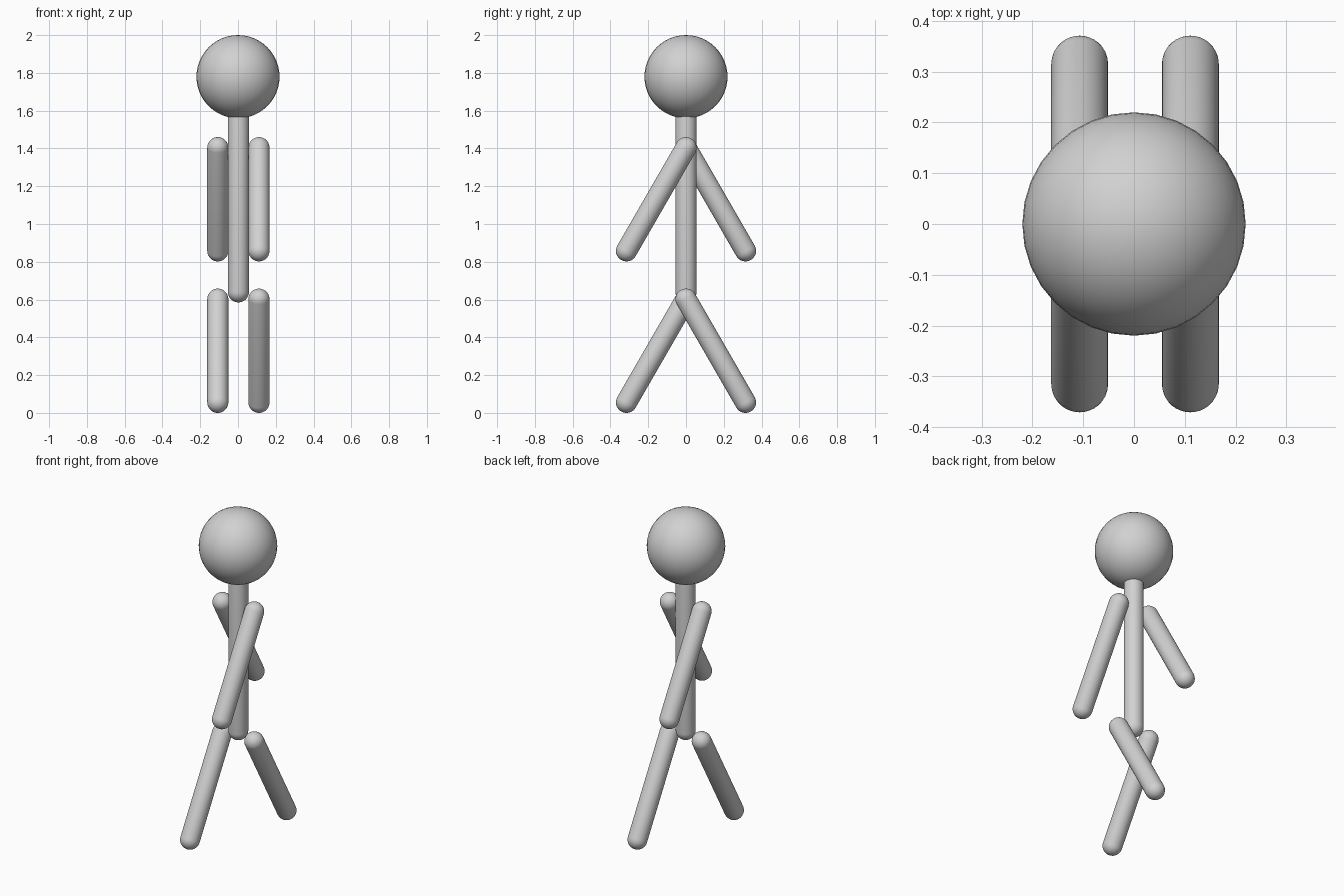
import bpy, bmesh
from math import sin, cos, pi
from mathutils import Vector

cube = bpy.data.objects.get("Cube")
if cube:
    bpy.data.objects.remove(cube, do_unlink=True)

# One plain colour for the whole figure
grey = bpy.data.materials.new("light grey")
grey.use_nodes = True
colour = (0.64, 0.64, 0.64, 1)
grey.diffuse_color = colour
for node in grey.node_tree.nodes:
    if node.type == 'BSDF_PRINCIPLED':
        node.inputs["Base Color"].default_value = colour

SEGMENTS = 32
LIMB_RADIUS = 0.056
HEAD_RADIUS = 0.22


def finish(name, bm):
    mesh = bpy.data.meshes.new(name)
    bm.to_mesh(mesh)
    bm.free()
    mesh.materials.append(grey)
    mesh.shade_smooth()
    obj = bpy.data.objects.new(name, mesh)
    bpy.context.collection.objects.link(obj)
    return obj


def capsule(name, start, end, radius=LIMB_RADIUS, steps=8):
    """Round-ended rod: a half outline spun about its axis, then aimed."""
    start, end = Vector(start), Vector(end)
    length = (end - start).length
    arc = [pi / 2 * i / steps for i in range(steps + 1)]
    outline = [(radius * sin(a), -radius * cos(a)) for a in arc]
    outline += [(r, length - z) for r, z in reversed(outline)]

    bm = bmesh.new()
    verts = [bm.verts.new((r, 0, z)) for r, z in outline]
    edges = [bm.edges.new(pair) for pair in zip(verts, verts[1:])]
    bmesh.ops.spin(bm, geom=verts + edges, cent=(0, 0, 0), axis=(0, 0, 1),
                   angle=2 * pi, steps=SEGMENTS, use_merge=False)
    bmesh.ops.remove_doubles(bm, verts=bm.verts, dist=0.0005)
    bmesh.ops.recalc_face_normals(bm, faces=bm.faces)

    obj = finish(name, bm)
    obj.location = start
    obj.rotation_mode = 'QUATERNION'
    obj.rotation_quaternion = (end - start).to_track_quat('Z', 'Y')
    return obj


# Head
bm = bmesh.new()
bmesh.ops.create_uvsphere(bm, u_segments=SEGMENTS, v_segments=24, radius=HEAD_RADIUS)
finish("head", bm).location.z = 2 - HEAD_RADIUS

# Torso and neck in one rod, its upper end inside the head
capsule("torso", (0.002, 0, 0.641), (0.002, 0, 1.62))

# Striding limbs: each arm swings opposite to the leg on its side
REACH, DROP = 0.315, 0.546
for side, x, swing in (("left", 0.111, -1), ("right", -0.107, 1)):
    for limb, top, direction in (("arm", 1.404, swing), ("leg", 0.602, -swing)):
        capsule(f"{side}_{limb}", (x, 0, top), (x, direction * REACH, top - DROP))
